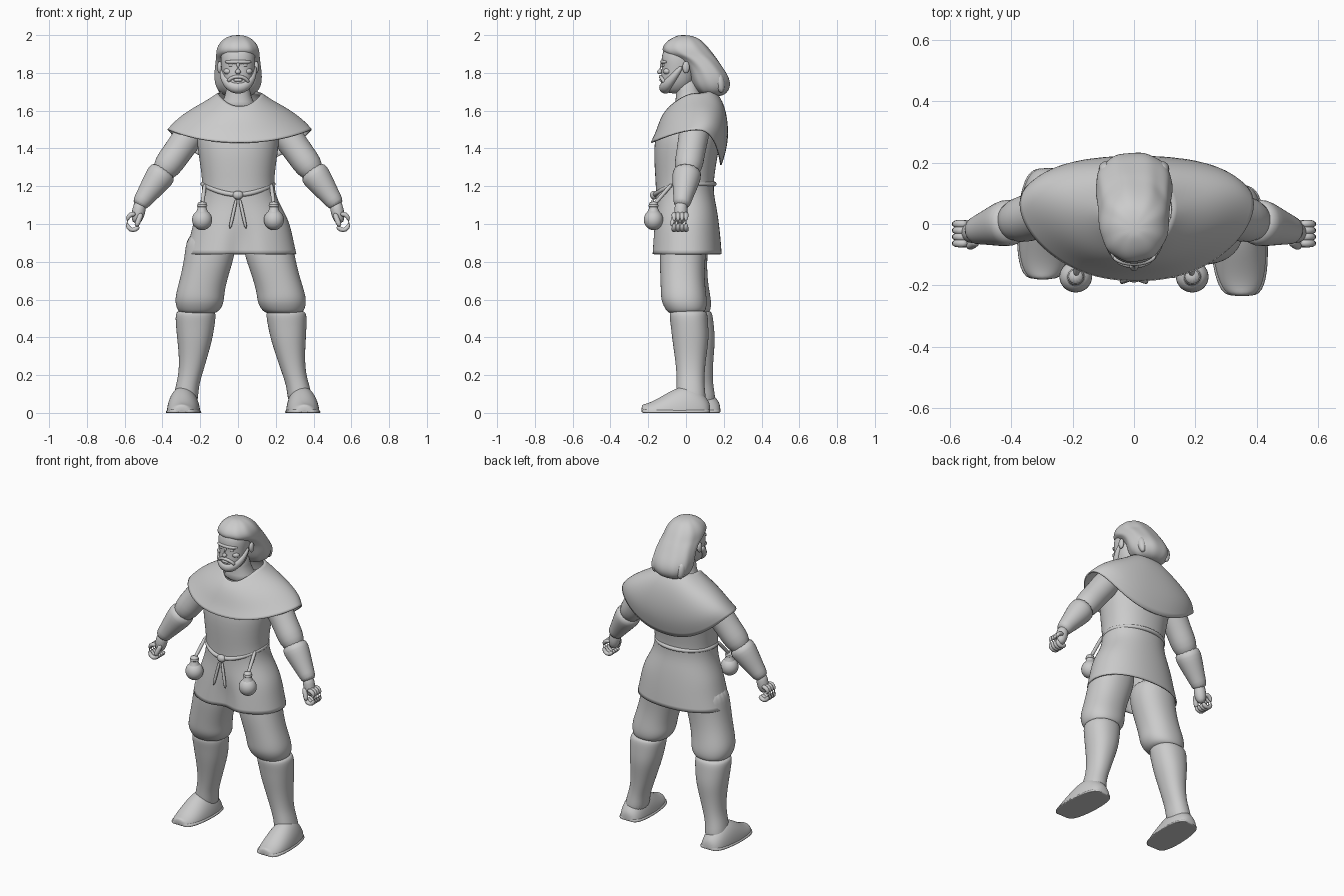
import bpy
import bmesh
from math import sin, cos, pi
from mathutils import Vector

if "Cube" in bpy.data.objects:
    bpy.data.objects.remove(bpy.data.objects["Cube"])

# One plain clay material for the whole figure
clay = bpy.data.materials.new("plain_grey")
clay.use_nodes = True
clay.diffuse_color = (.6, .6, .6, 1)
clay.node_tree.nodes["Principled BSDF"].inputs["Base Color"].default_value = clay.diffuse_color

SIDES = {"left": 1, "right": -1}


def power(value, exponent):
    """Signed power, used to square off round outlines."""
    return abs(value) ** exponent * (1 if value >= 0 else -1)


def angles(count, start=0, turn=2 * pi):
    return [start + turn * i / count for i in range(count)]


def loft(name, sections, open_ends=False, closed=False, smoothness=2):
    """Skin a list of point rings into a smooth subdivided surface."""
    bm = bmesh.new()
    rows = [[bm.verts.new(point) for point in ring] for ring in sections]
    pairs = list(zip(rows, rows[1:]))
    if closed:
        pairs.append((rows[-1], rows[0]))
    for low, high in pairs:
        for i in range(len(low)):
            bm.faces.new((low[i - 1], low[i], high[i], high[i - 1]))
    if not (open_ends or closed):
        bm.faces.new(rows[0])
        bm.faces.new(rows[-1])
    bmesh.ops.recalc_face_normals(bm, faces=bm.faces)
    mesh = bpy.data.meshes.new(name)
    bm.to_mesh(mesh)
    bm.free()
    mesh.shade_smooth()
    mesh.materials.append(clay)
    obj = bpy.data.objects.new(name, mesh)
    bpy.context.collection.objects.link(obj)
    subdivision = obj.modifiers.new("Subdivision", "SUBSURF")
    subdivision.levels = subdivision.render_levels = smoothness
    if open_ends:
        solid = obj.modifiers.new("Cloth thickness", "SOLIDIFY")
        solid.thickness = .008
        solid.offset = 0


def hoop(z, wide, deep, x=0, y=0, shape=2.2, count=24):
    """Horizontal rounded ring given by its half width and half depth."""
    return [Vector((x + wide * power(cos(a), 2 / shape), y + deep * power(sin(a), 2 / shape), z))
            for a in angles(count)]


def tube(name, path, radii, count=10, closed=False):
    """Round tube whose rings stand square to its path."""
    if not isinstance(radii, list):
        radii = [radii] * len(path)
    last = len(path) - 1
    sections = []
    for i, (point, radius) in enumerate(zip(path, radii)):
        ahead = path[(i + 1) % len(path)] if closed else path[min(i + 1, last)]
        behind = path[i - 1] if closed else path[max(i - 1, 0)]
        turn = (ahead - behind).to_track_quat('Z', 'Y')
        sections.append([point + turn @ Vector((radius * cos(a), radius * sin(a), 0)) for a in angles(count)])
    loft(name, sections, closed=closed, smoothness=1)


def span(start, end, steps, begin=0, finish=1):
    """Evenly spaced points on part of a straight line."""
    start, end = Vector(start), Vector(end)
    return [start.lerp(end, begin + (finish - begin) * i / (steps - 1)) for i in range(steps)]


def arc(centre, reach, turns):
    """Points on an elliptic bow: x follows the cosine, y and z the sine."""
    return [Vector(centre) + Vector((reach[0] * cos(a), reach[1] * sin(a), reach[2] * sin(a))) for a in turns]


def ball(name, centre, size):
    x, y, z = centre
    wide, deep, tall = size
    loft(name, [hoop(z - tall * cos(a), wide * sin(a), deep * sin(a), x, y, shape=2, count=14)
                for a in angles(7, start=.2, turn=pi)], smoothness=1)


def mirrored(points, sign):
    return [Vector((sign * p.x, p.y, p.z)) for p in points]


# Tunic with flared skirt and a creased front slit
tunic = [
    hoop(z=.84, wide=.293, deep=.187, x=.015),
    hoop(z=.93, wide=.27, deep=.18, x=.018),
    hoop(z=1.02, wide=.25, deep=.17, x=.018),
    hoop(z=1.1, wide=.21, deep=.157, x=.01),
    hoop(z=1.2, wide=.178, deep=.145, y=-.01),
    hoop(z=1.4, wide=.213, deep=.172),
    hoop(z=1.5, wide=.22, deep=.17, y=.02),
    hoop(z=1.6, wide=.15, deep=.12, y=.04),
]
for ring, depth in zip(tunic, (.05, .04, .01)):
    min(ring, key=lambda point: point.y).y += depth
loft("tunic", tunic, open_ends=True)


# Shoulder cape whose hem dips at front and back
def cape_ring(wide, deep, front, side, back, y=.04):
    ring = []
    for a in angles(32):
        across, along = cos(a), sin(a)
        end = back if along > 0 else front
        ring.append(Vector((.009 + wide * power(across, .9), y + deep * along + .17 * wide * across ** 2,
                            side + (end - side) * along ** 2)))
    return ring


loft("shoulder_cape", [
    cape_ring(wide=.115, deep=.115, front=1.62, side=1.69, back=1.71, y=.03),
    cape_ring(wide=.175, deep=.155, front=1.59, side=1.65, back=1.65),
    cape_ring(wide=.27, deep=.18, front=1.54, side=1.6, back=1.54),
    cape_ring(wide=.347, deep=.19, front=1.48, side=1.54, back=1.42, y=.03),
    cape_ring(wide=.381, deep=.185, front=1.43, side=1.5, back=1.31, y=0),
], open_ends=True)

# Neck and head
loft("neck", [
    hoop(z=1.59, wide=.12, deep=.1, y=.03),
    hoop(z=1.65, wide=.08, deep=.075, y=.02),
    hoop(z=1.7, wide=.062, deep=.062, y=.01),
    hoop(z=1.78, wide=.06, deep=.06),
], smoothness=1)
loft("head", [
    hoop(z=1.69, wide=.03, deep=.04, y=-.06),
    hoop(z=1.72, wide=.06, deep=.075, y=-.055),
    hoop(z=1.76, wide=.08, deep=.09, y=-.045),
    hoop(z=1.83, wide=.09, deep=.09, y=-.037),
    hoop(z=1.87, wide=.093, deep=.097, y=-.035),
    hoop(z=1.92, wide=.09, deep=.093, y=-.03),
    hoop(z=1.96, wide=.06, deep=.06, y=-.02),
])

# Face: ridges follow bows across the front of the head
bow = angles(9, start=.1, turn=pi)
tube("nose", span((0, -.12, 1.86), (0, -.147, 1.81), 3) + [Vector((0, -.13, 1.797))], [.009, .012, .019, .016])
tube("brow", arc((0, -.1, 1.858), (.07, -.027, 0), bow), [.005 + .006 * sin(a) for a in bow])
tube("moustache", arc((0, -.11, 1.745), (.055, -.025, .036), bow), .01)
tube("lower_lip", span((-.025, -.132, 1.762), (.025, -.132, 1.762), 3), .009)
tube("beard", arc((0, -.01, 1.85), (.09, -.103, -.132), bow), [.008 + .026 * sin(a) for a in bow], count=12)
for side, sign in SIDES.items():
    ball(side + "_eye", (sign * .035, -.116, 1.84), (.017, .011, .009))
    ball(side + "_cheek", (sign * .052, -.098, 1.808), (.026, .024, .018))
    ball(side + "_ear", (sign * .097, 0, 1.83), (.014, .02, .033))


# Swept-back wavy hair
def hair_ring(z, front, back, wide):
    middle = Vector((0, (front + back) / 2, z))
    ring = hoop(z, wide, (back - front) / 2, y=middle.y, count=36)
    return [middle.lerp(p, 1 + .018 * sin(9 * a + 12 * z)) for p, a in zip(ring, angles(36))]


loft("hair", [
    hair_ring(z=1.675, front=.11, back=.18, wide=.05),
    hair_ring(z=1.69, front=.07, back=.215, wide=.095),
    hair_ring(z=1.73, front=.035, back=.238, wide=.122),
    hair_ring(z=1.78, front=.02, back=.228, wide=.127),
    hair_ring(z=1.83, front=.005, back=.195, wide=.122),
    hair_ring(z=1.875, front=-.045, back=.165, wide=.116),
    hair_ring(z=1.9, front=-.122, back=.145, wide=.115),
    hair_ring(z=1.935, front=-.127, back=.118, wide=.111),
    hair_ring(z=1.97, front=-.1, back=.085, wide=.088),
    hair_ring(z=1.992, front=-.06, back=.05, wide=.055),
    hair_ring(z=2, front=-.035, back=.005, wide=.02),
])
for x in (-.09, -.045, 0, .045, .09):
    tube("hair_lock", span((x, .17, 1.8), (x, .19, 1.69), 3), [.02, .034, .012], count=8)

# Arms, bracers and fists
shoulder, wrist = (.2, .055, 1.55), (.53, -.025, 1.09)
for side, sign in SIDES.items():
    tube(side + "_sleeve", mirrored(span(shoulder, wrist, 6, finish=.66), sign),
         [.075, .083, .08, .077, .079, .05], count=16)
    tube(side + "_bracer", mirrored(span(shoulder, wrist, 6, begin=.56), sign),
         [.076, .079, .07, .06, .05, .043], count=16)
    tube(side + "_palm", mirrored(span((.515, -.025, 1.12), (.54, -.03, 1), 4), sign), [.034, .037, .038, .02])
    for k in range(4):
        curl = arc((.556, .021 * k - .063, 1.01), (.036, 0, .046), angles(7, start=2, turn=-5.5))
        tube(side + "_finger", mirrored(curl, sign), .0145, count=8)
    tube(side + "_thumb", mirrored(span((.51, -.055, 1.06), (.54, -.075, .985), 3), sign), .016, count=8)


# Breeches, boots and feet; the right leg stands further in and further back
def place(rings, sign):
    if sign > 0:
        return rings
    return [[Vector((.055 - .045 * p.z - p.x, p.y + .055 * (1 - p.z), p.z)) for p in ring] for ring in rings]


breeches = [
    hoop(z=.97, wide=.13, deep=.12, x=.15),
    hoop(z=.85, wide=.135, deep=.124, x=.162, y=-.018),
    hoop(z=.73, wide=.126, deep=.117, x=.198, y=-.02),
    hoop(z=.64, wide=.128, deep=.12, x=.226, y=-.014),
    hoop(z=.59, wide=.131, deep=.122, x=.232, y=-.01),
    hoop(z=.545, wide=.116, deep=.108, x=.238),
    hoop(z=.52, wide=.085, deep=.085, x=.245),
]
boot = [
    hoop(z=.545, wide=.09, deep=.085, x=.252, y=.012),
    hoop(z=.53, wide=.109, deep=.103, x=.255, y=.012),
    hoop(z=.47, wide=.104, deep=.1, x=.26, y=.018),
    hoop(z=.39, wide=.094, deep=.098, x=.266, y=.024),
    hoop(z=.3, wide=.076, deep=.084, x=.278, y=.024),
    hoop(z=.2, wide=.062, deep=.073, x=.298, y=.024),
    hoop(z=.13, wide=.062, deep=.074, x=.322, y=.024),
    hoop(z=.02, wide=.07, deep=.085, x=.335, y=.03),
]


def foot_rings(grow, ceiling):
    """Rings from toe to heel, flat below and highest at the instep."""
    rings = []
    for t in angles(10, start=.2, turn=pi):
        y, s = -.055 - .185 * cos(t), (1 - cos(t)) / 2
        wide, tall = .09 * sin(t) ** .5 + grow, .045 + .7 * s * s * (1 - s)
        rings.append([Vector((.34 - .05 * y + wide * cos(a), y, min(ceiling, max(0, tall * sin(a)))))
                      for a in angles(16)])
    return rings


for side, sign in SIDES.items():
    loft(side + "_breeches", place(breeches, sign))
    loft(side + "_boot", place(boot, sign))
    loft(side + "_foot", place(foot_rings(grow=0, ceiling=1), sign))
    loft(side + "_sole", place(foot_rings(grow=.006, ceiling=.018), sign), smoothness=1)

# Rope belt, knot and hanging ends
belt = [Vector((.188 * cos(a), -.007 + .158 * sin(a), 1.212 - .057 * max(0, -sin(a)) ** 2)) for a in angles(28)]
tube("rope_belt", belt, .013, closed=True)
ball("belt_knot", (0, -.17, 1.153), (.03, .022, .024))
for side, sign in SIDES.items():
    tube(side + "_rope_end", span((sign * .007, -.175, 1.14), (sign * .044, -.19, .97), 3), .0095)

# Belt pouches with gathered necks
for side, sign in SIDES.items():
    x, y = sign * .19, -.172
    ball(side + "_pouch", (x, y, 1.022), (.057, .055, .056))
    tube(side + "_pouch_neck", span((x, y, 1.04), (x, y, 1.12), 4), [.05, .032, .02, .032])
    tie = [Vector((x + .022 * cos(a), y + .022 * sin(a), 1.097)) for a in angles(12)]
    tube(side + "_pouch_tie", tie, .007, closed=True)
    tube(side + "_pouch_strap", span((x, y, 1.1), (x * .92, y + .1, 1.215), 4), .011)
